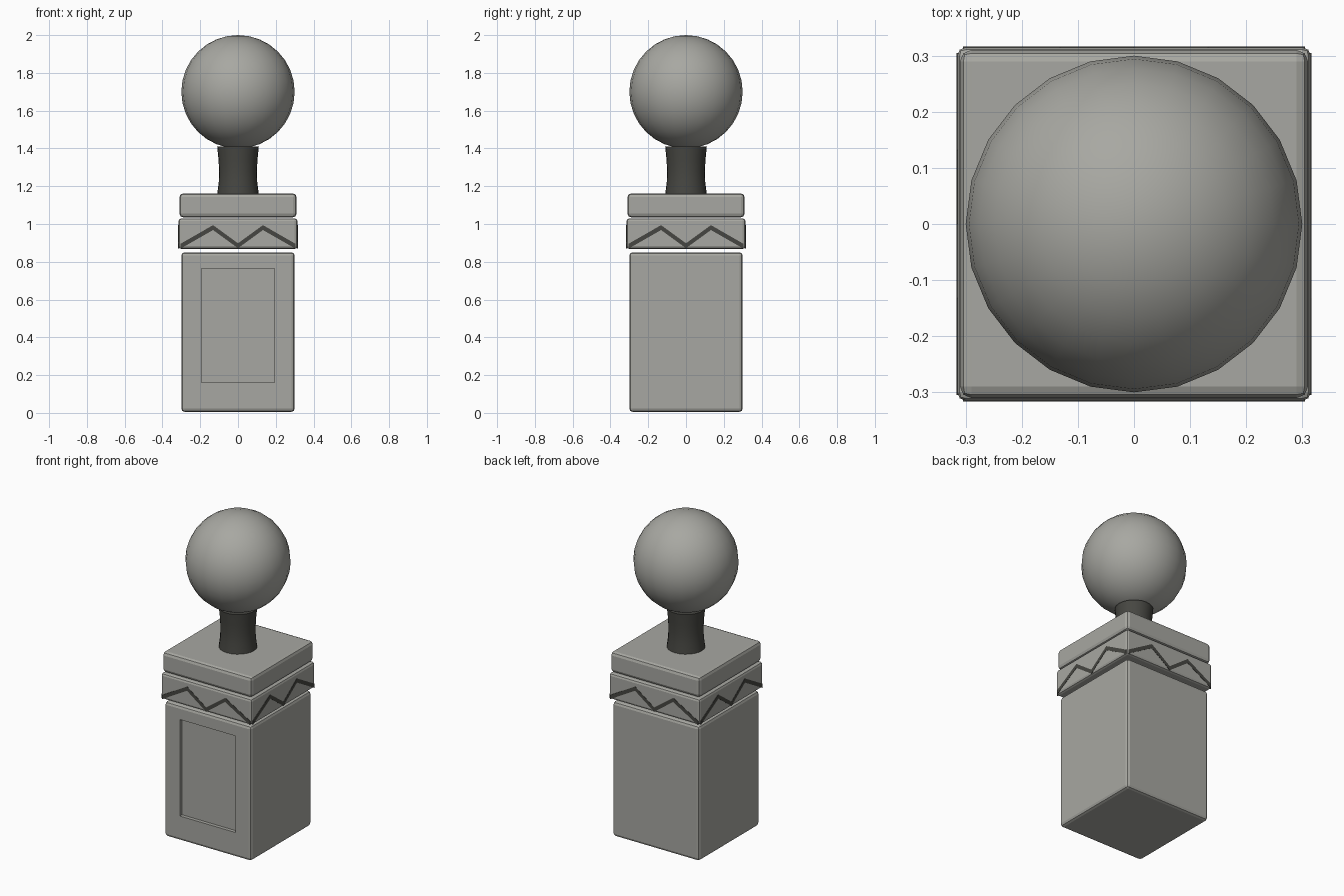
import bpy, bmesh, math
from mathutils import Matrix

if "Cube" in bpy.data.objects:
    bpy.data.objects.remove(bpy.data.objects["Cube"])


def material(name, rgb):
    m = bpy.data.materials.new(name)
    m.diffuse_color = (*rgb, 1)
    m.use_nodes = True
    m.node_tree.nodes["Principled BSDF"].inputs["Base Color"].default_value = m.diffuse_color
    return m


stone = material("pale stone", (0.39, 0.39, 0.36))
dark = material("dark stone", (0.062, 0.062, 0.054))


def finish(name, bm, mat):
    bmesh.ops.recalc_face_normals(bm, faces=bm.faces)
    me = bpy.data.meshes.new(name)
    bm.to_mesh(me)
    bm.free()
    ob = bpy.data.objects.new(name, me)
    me.materials.append(mat)
    bpy.context.collection.objects.link(ob)
    return ob


def block(half, z0, z1, bevel):
    bm = bmesh.new()
    bmesh.ops.create_cube(bm, size=1)
    for v in bm.verts:
        v.co = (v.co.x * 2 * half, v.co.y * 2 * half, z0 if v.co.z < 0 else z1)
    bmesh.ops.bevel(bm, geom=bm.edges[:], offset=bevel, segments=2,
                    profile=0.5, affect='EDGES')
    return bm


# Pedestal with a recessed front panel
bm = block(0.30, 0.005, 0.85, 0.018)
front = min(bm.faces, key=lambda f: f.calc_center_median().y - f.calc_area())
bmesh.ops.inset_region(bm, faces=[front], thickness=0.05)
for v in front.verts:
    v.co.x = math.copysign(0.193, v.co.x)
    v.co.z = 0.16 if v.co.z < 0.4 else 0.765
panel = bmesh.ops.extrude_discrete_faces(bm, faces=[front])["faces"][0]
for v in panel.verts:
    v.co.y += 0.022
finish("pedestal", bm, stone)

# Decorated band and cap slab
finish("band", block(0.315, 0.868, 1.03, 0.015), stone)
finish("cap", block(0.31, 1.035, 1.162, 0.02), stone)

# Thin zigzag inlay on all four sides of the band
path = [(-0.305, 0.882), (-0.132, 0.981), (0, 0.885), (0.132, 0.981), (0.305, 0.882)]
bm = bmesh.new()
for side in range(4):
    rot = Matrix.Rotation(side * math.pi / 2, 4, 'Z')
    rows = [[bm.verts.new(rot @ Matrix.Translation((x, y, z + d)).to_translation())
             for y, d in ((-0.313, -0.013), (-0.3165, -0.013),
                          (-0.3165, 0.013), (-0.313, 0.013))] for x, z in path]
    for a, b in zip(rows, rows[1:]):
        for i in range(4):
            j = (i + 1) % 4
            bm.faces.new((a[i], a[j], b[j], b[i]))
    bm.faces.new(rows[0])
    bm.faces.new(rows[-1])
finish("zigzag_inlay", bm, dark)

# Waisted neck, turned from a profile
profile = [(0.11, 1.16), (0.102, 1.22), (0.10, 1.28), (0.103, 1.34), (0.11, 1.41)]
bm = bmesh.new()
n = 24
rings = [[bm.verts.new((r * math.cos(2 * math.pi * k / n),
                        r * math.sin(2 * math.pi * k / n), z)) for k in range(n)]
         for r, z in profile]
for a, b in zip(rings, rings[1:]):
    for k in range(n):
        bm.faces.new((a[k], a[(k + 1) % n], b[(k + 1) % n], b[k]))
bm.faces.new(rings[0])
bm.faces.new(rings[-1])
neck = finish("neck", bm, dark)

# Ball finial
bm = bmesh.new()
bmesh.ops.create_uvsphere(bm, u_segments=24, v_segments=16, radius=0.30,
                          matrix=Matrix.Translation((0, 0, 1.70)))
ball = finish("ball", bm, stone)

# Smooth the round parts only
bpy.ops.object.select_all(action='DESELECT')
for ob in (neck, ball):
    ob.select_set(True)
bpy.context.view_layer.objects.active = ball
bpy.ops.object.shade_smooth_by_angle(angle=math.radians(40))
